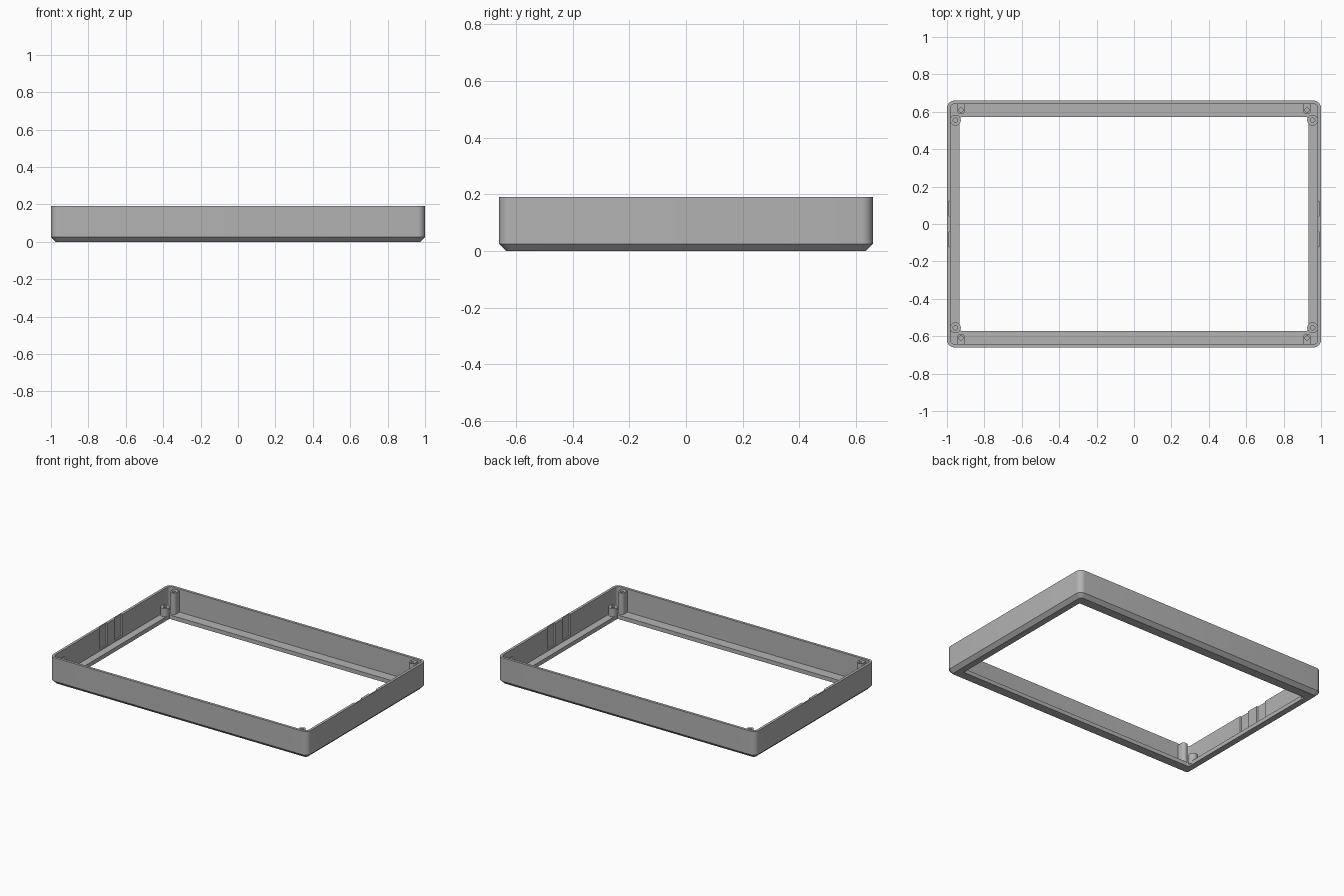
import bpy, bmesh
from math import sin, cos, pi

cube = bpy.data.objects.get("Cube")
if cube:
    bpy.data.objects.remove(cube)

HX, HY, TOP = 1.0, 0.66, 0.19
WALL, FLOOR, CHAMFER = 0.018, 0.028, 0.025

grey = bpy.data.materials.new("plain grey")
grey.use_nodes = True
colour = (0.45, 0.45, 0.45, 1)
grey.diffuse_color = colour
grey.node_tree.nodes["Principled BSDF"].inputs["Base Color"].default_value = colour


def rounded_rect(hx, hy, r, z, steps=8):
    """Loop of points round a rectangle with arc corners."""
    pts = []
    for q, (sx, sy) in enumerate([(1, 1), (-1, 1), (-1, -1), (1, -1)]):
        for i in range(steps + 1):
            a = (q + i / steps) * pi / 2
            pts.append((sx * (hx - r) + r * cos(a), sy * (hy - r) + r * sin(a), z))
    return pts


def ring(x, y, r, z, wall_y=None, n=24):
    """Circle; with wall_y its wall-side half is stretched flat to that wall."""
    pts = []
    for i in range(n):
        a = 2 * pi * (i + 0.5) / n
        py = y + r * sin(a)
        if wall_y is not None and (py - y) * (wall_y - y) > 0:
            py = wall_y
        pts.append((x + r * cos(a), py, z))
    return pts


def loft(name, loops, closed=False):
    """Skin a stack of equal loops, closing it on itself or capping the ends."""
    bm = bmesh.new()
    rows = [[bm.verts.new(p) for p in loop] for loop in loops]
    pairs = list(zip(rows, rows[1:]))
    if closed:
        pairs.append((rows[-1], rows[0]))
    else:
        bm.faces.new(rows[0])
        bm.faces.new(rows[-1])
    for a, b in pairs:
        for i in range(len(a)):
            j = (i + 1) % len(a)
            bm.faces.new((a[i], a[j], b[j], b[i]))
    bmesh.ops.recalc_face_normals(bm, faces=bm.faces)
    mesh = bpy.data.meshes.new(name)
    bm.to_mesh(mesh)
    bm.free()
    mesh.materials.append(grey)
    obj = bpy.data.objects.new(name, mesh)
    bpy.context.collection.objects.link(obj)
    return obj


def select(obj):
    bpy.ops.object.select_all(action="DESELECT")
    obj.select_set(True)
    bpy.context.view_layer.objects.active = obj


def smooth(obj):
    select(obj)
    bpy.ops.object.shade_smooth_by_angle(angle=0.5)


# Bezel: chamfered outer wall, open middle and inward floor flange
ix, iy = HX - WALL, HY - WALL
ox, oy = 0.932, 0.572
bezel = loft("bezel_frame", [
    rounded_rect(HX - CHAMFER, HY - CHAMFER, 0.02, 0),
    rounded_rect(HX, HY, 0.04, CHAMFER),
    rounded_rect(HX, HY, 0.04, TOP),
    rounded_rect(ix, iy, 0.024, TOP),
    rounded_rect(ix, iy, 0.024, FLOOR),
    rounded_rect(ox, oy, 0.012, FLOOR),
    rounded_rect(ox, oy, 0.012, 0),
], closed=True)

# Shallow upright slots inside both short walls
for sx in (-1, 1):
    for sy in (-1, 1):
        def slot(z):
            return [(sx * (ix - 0.02), sy * 0.035, z), (sx * (ix - 0.02), sy * 0.13, z),
                    (sx * (ix + 0.01), sy * 0.12, z), (sx * (ix + 0.01), sy * 0.045, z)]
        cutter = loft("slot_cutter", [slot(FLOOR + 0.01), slot(TOP + 0.02)])
        cutter.hide_render = True
        select(bezel)
        cut = bezel.modifiers.new("slot", "BOOLEAN")
        cut.operation, cut.solver, cut.object = "DIFFERENCE", "EXACT", cutter
        bpy.ops.object.modifier_apply(modifier=cut.name)
        bpy.data.objects.remove(cutter)
smooth(bezel)

# Screw posts: a tall one on each long wall end, a short one beside it
for sx, side in ((-1, "right"), (1, "left")):
    for sy, end in ((-1, "front"), (1, "back")):
        x, y, wall = sx * 0.925, sy * 0.61, sy * (iy + 0.008)
        tall, base = 0.178, 0.02
        smooth(loft(f"tall_post_{end}_{side}", [
            ring(x, y, 0.022, base, wall), ring(x, y, 0.022, tall, wall),
            ring(x, y, 0.011, tall), ring(x, y, 0.011, 0.08)]))
        x, y, short = sx * 0.955, sy * 0.555, 0.085
        smooth(loft(f"short_post_{end}_{side}", [
            ring(x, y, 0.029, 0.012), ring(x, y, 0.029, short),
            ring(x, y, 0.012, short), ring(x, y, 0.012, 0.04)]))
